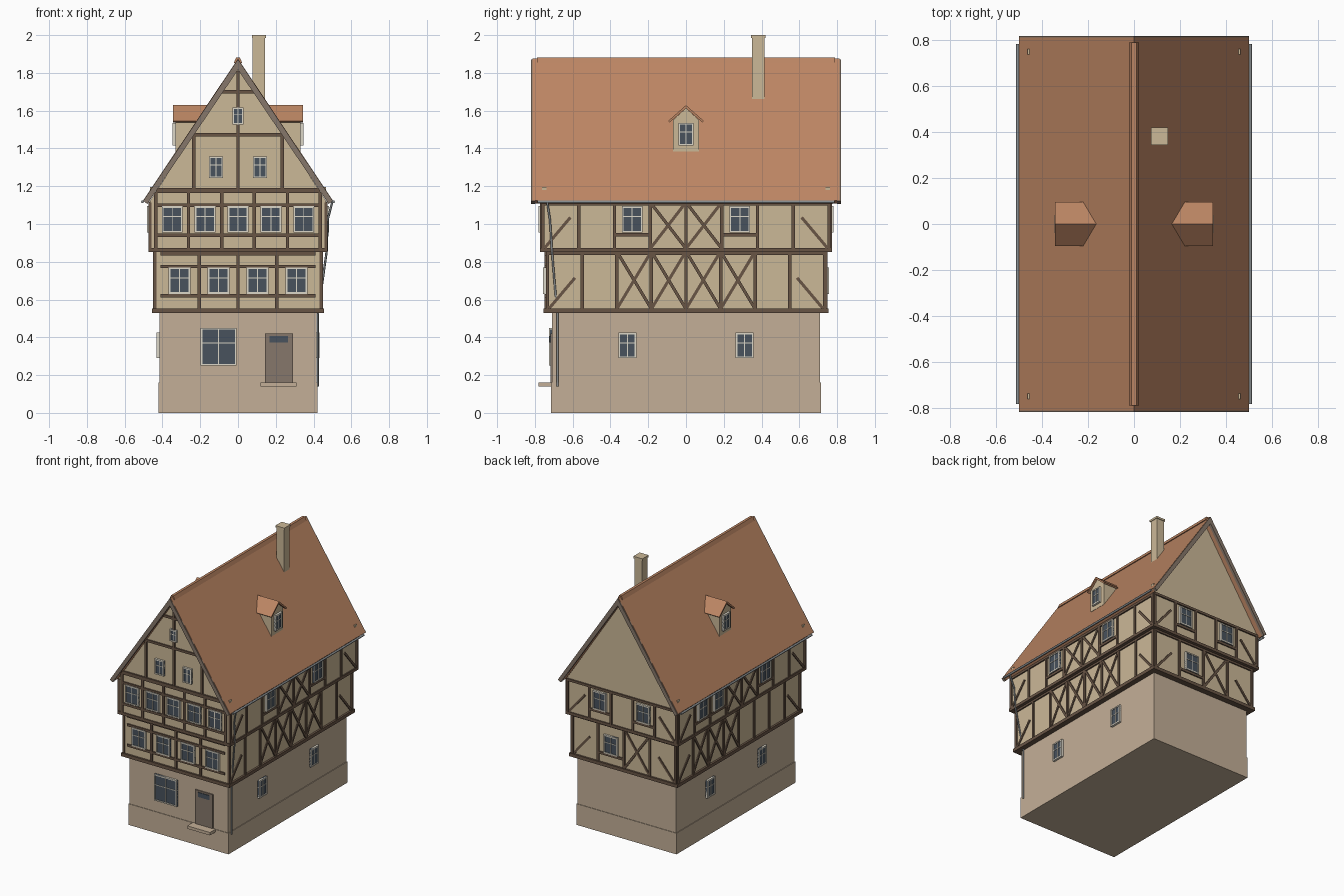
import bpy, bmesh
from math import atan2, hypot
from mathutils import Matrix

if "Cube" in bpy.data.objects:
    bpy.data.objects.remove(bpy.data.objects["Cube"])

COL = {
    "plaster": (0.60, 0.48, 0.31), "stone": (0.55, 0.43, 0.31), "timber": (0.14, 0.09, 0.06),
    "tile": (0.50, 0.235, 0.125), "glass": (0.065, 0.085, 0.11), "white": (0.72, 0.68, 0.58),
    "door": (0.24, 0.185, 0.145), "metal": (0.25, 0.27, 0.28),
}
MATS = {}
for key, c in COL.items():
    MATS[key] = bpy.data.materials.new(key)
    MATS[key].diffuse_color = (*c, 1)


def finish(name, bm, mat):
    bmesh.ops.recalc_face_normals(bm, faces=bm.faces)
    me = bpy.data.meshes.new(name)
    bm.to_mesh(me)
    bm.free()
    me.materials.append(MATS[mat])
    ob = bpy.data.objects.new(name, me)
    bpy.context.collection.objects.link(ob)
    return ob


def add_box(bm, x0, x1, y0, y1, z0, z1):
    m = Matrix.Translation(((x0 + x1) / 2, (y0 + y1) / 2, (z0 + z1) / 2)) @ \
        Matrix.Diagonal((x1 - x0, y1 - y0, z1 - z0, 1))
    bmesh.ops.create_cube(bm, size=1, matrix=m)


def box(name, mat, *dims):
    bm = bmesh.new()
    add_box(bm, *dims)
    return finish(name, bm, mat)


def prism(name, mat, pts, axis, a, b):
    """Extrude a profile: (x, z) along y, or (y, z) along x."""
    bm = bmesh.new()
    put = (lambda u, z, t: (u, t, z)) if axis == "y" else (lambda u, z, t: (t, u, z))
    f = bm.faces.new([bm.verts.new(put(u, z, a)) for u, z in pts])
    r = bmesh.ops.extrude_face_region(bm, geom=[f])
    move = (0, b - a, 0) if axis == "y" else (b - a, 0, 0)
    bmesh.ops.translate(bm, vec=move, verts=[v for v in r["geom"] if isinstance(v, bmesh.types.BMVert)])
    return finish(name, bm, mat)


def pipe(name, pts, r):
    cu = bpy.data.curves.new(name, "CURVE")
    cu.dimensions = "3D"
    cu.bevel_depth, cu.bevel_resolution, cu.use_fill_caps = r, 1, True
    sp = cu.splines.new("POLY")
    sp.points.add(len(pts) - 1)
    for p, co in zip(sp.points, pts):
        p.co = (*co, 1)
    cu.materials.append(MATS["metal"])
    bpy.context.collection.objects.link(bpy.data.objects.new(name, cu))


# Wall-mounted details: u runs along the wall, depth points outwards
timber, frames, glass = bmesh.new(), bmesh.new(), bmesh.new()
SIDES = {
    "front": lambda o: Matrix(((1, 0, 0, 0), (0, -1, 0, -o), (0, 0, 1, 0), (0, 0, 0, 1))),
    "back": lambda o: Matrix(((1, 0, 0, 0), (0, 1, 0, o), (0, 0, 1, 0), (0, 0, 0, 1))),
    "right": lambda o: Matrix(((0, 1, 0, o), (1, 0, 0, 0), (0, 0, 1, 0), (0, 0, 0, 1))),
    "left": lambda o: Matrix(((0, -1, 0, -o), (1, 0, 0, 0), (0, 0, 1, 0), (0, 0, 0, 1))),
}


def bar(bm, wall, u1, z1, u2, z2, w=0.018, d=0.009):
    side, off = wall
    m = SIDES[side](off) @ Matrix.Translation(((u1 + u2) / 2, d / 2 - 0.004, (z1 + z2) / 2)) @ \
        Matrix.Rotation(-atan2(z2 - z1, u2 - u1), 4, "Y") @ \
        Matrix.Diagonal((hypot(u2 - u1, z2 - z1), d + 0.008, w, 1))
    bmesh.ops.create_cube(bm, size=1, matrix=m)


def window(wall, u, z, w, h, t=0.009):
    l, r, b, p = u - w / 2, u + w / 2, z - h / 2, z + h / 2
    bar(glass, wall, l, z, r, z, h, 0.011)
    for zz in (b + t / 2, p - t / 2):
        bar(frames, wall, l, zz, r, zz, t, 0.016)
    for uu in (l + t / 2, r - t / 2):
        bar(frames, wall, uu, b, uu, p, t, 0.016)
    bar(frames, wall, u, b, u, p, 0.005, 0.014)
    bar(frames, wall, l, b + h * 0.6, r, b + h * 0.6, 0.005, 0.014)


def cross(wall, u1, u2, z0, z1):
    bar(timber, wall, u1, z0, u2, z1, 0.016, 0.007)
    bar(timber, wall, u1, z1, u2, z0, 0.016, 0.008)


def storey(wall, half, n, z0, z1, crosses):
    """Posts, head rail, corner braces and crossed bays of one wall."""
    step = 2 * half / n
    us = [-half + i * step for i in range(n + 1)]
    for u in us:
        bar(timber, wall, u, z0, u, z1)
    bar(timber, wall, -half, z1 - 0.009, half, z1 - 0.009, 0.018, 0.010)
    for s in (-1, 1):
        bar(timber, wall, s * (half - 0.01), z0 + 0.005, s * (half - 0.145), z0 + 0.165, 0.016, 0.007)
    for i in crosses:
        cross(wall, us[i], us[i + 1], z0, z1)


# Masonry ground floor
box("ground_floor", "stone", -0.415, 0.415, -0.71, 0.71, 0.0, 0.54)
box("plinth", "stone", -0.42, 0.42, -0.714, 0.714, 0.0, 0.16)
box("door_step", "stone", 0.12, 0.31, -0.78, -0.70, 0.14, 0.162)
box("door", "door", 0.143, 0.29, -0.718, -0.70, 0.162, 0.42)
G = ("front", 0.71)
bar(glass, G, 0.168, 0.39, 0.265, 0.39, 0.035, 0.012)
window(G, -0.103, 0.35, 0.19, 0.20)
for side in ("left", "right"):
    for u in (-0.31, 0.31):
        window((side, 0.415), u, 0.357, 0.095, 0.135)

# Jettied upper floors and gable block
box("first_floor", "plaster", -0.44, 0.44, -0.74, 0.74, 0.53, 0.87)
prism("second_floor_and_gables", "plaster",
      [(-0.465, 0.86), (0.465, 0.86), (0.465, 1.125), (0, 1.825), (-0.465, 1.125)], "y", -0.765, 0.765)
add_box(timber, -0.455, 0.455, -0.754, 0.754, 0.528, 0.553)
add_box(timber, -0.473, 0.473, -0.773, 0.773, 0.852, 0.874)

# Front timber and windows
F1, F2 = ("front", 0.74), ("front", 0.765)
for z in (0.62, 0.775, 0.842):
    bar(timber, F1, -0.41, z, 0.41, z)
for u in (-0.205, 0, 0.205):
    bar(timber, F1, u, 0.55, u, 0.855)
for u in (-0.31, -0.103, 0.103, 0.31):
    window(F1, u, 0.70, 0.115, 0.14)
for z in (0.94, 1.10):
    bar(timber, F2, -0.437, z, 0.437, z)
bar(timber, F2, -0.435, 1.178, 0.435, 1.178, 0.026, 0.012)
for u in (-0.435, -0.262, -0.087, 0.087, 0.262, 0.435):
    bar(timber, F2, u, 0.87, u, 1.17)
for u in (-0.348, -0.174, 0, 0.174, 0.348):
    window(F2, u, 1.025, 0.11, 0.14)
bar(timber, F2, 0, 1.18, 0, 1.81)
bar(timber, F2, -0.235, 1.473, 0.235, 1.473)
bar(timber, F2, -0.085, 1.70, 0.085, 1.70)
for u in (-0.235, 0.235):
    bar(timber, F2, u, 1.18, u, 1.475)
for u in (-0.117, 0.117):
    window(F2, u, 1.30, 0.075, 0.115)
window(F2, 0, 1.572, 0.058, 0.09)

# Side and back timber with windows
for side, c1, wins in (("right", (2, 3, 4, 5), (-0.285, 0.285)),
                       ("left", (4, 5, 6), (-0.285, 0.285, 0.475))):
    S1, S2 = (side, 0.44), (side, 0.465)
    storey(S1, 0.733, 8, 0.55, 0.855, c1)
    storey(S2, 0.757, 8, 0.87, 1.115, (3, 4))
    for u in wins:
        bar(timber, S2, u - 0.095, 0.943, u + 0.095, 0.943)
        window(S2, u, 1.025, 0.11, 0.14)
B1, B2 = ("back", 0.74), ("back", 0.765)
storey(B1, 0.433, 4, 0.55, 0.855, (1,))
storey(B2, 0.457, 5, 0.87, 1.125, ())
bar(timber, B1, 0, 0.62, 0.216, 0.62)
window(B1, 0.108, 0.70, 0.115, 0.14)
for u in (-0.183, 0.183):
    bar(timber, B2, u - 0.09, 0.943, u + 0.09, 0.943)
    window(B2, u, 1.025, 0.11, 0.14)

# Main roof, bargeboards and ridge
def chevron(half, top, low, thick, dx):
    return [(-half, low), (0, top), (half, low), (half - dx, low - 0.016), (0, top - thick), (dx - half, low - 0.016)]


prism("roof", "tile", chevron(0.502, 1.875, 1.125, 0.05, 0.022), "y", -0.812, 0.812)
for n, y in (("front", -0.82), ("back", 0.80)):
    prism(n + "_bargeboard", "door", chevron(0.502, 1.872, 1.122, 0.056, 0.022), "y", y, y + 0.02)
prism("ridge_cap", "tile", [(-0.022, 1.853), (-0.01, 1.882), (0.01, 1.882), (0.022, 1.853)], "y", -0.79, 0.79)

# Purlin ends showing through the tiles at the corners
for sx in (-1, 1):
    for sy in (-1, 1):
        x, y = sx * 0.46, sy * 0.75
        box("corner_block", "plaster", x - 0.005, x + 0.005, y - 0.012, y + 0.012, 1.14, 1.195)

# Dormers on both slopes
for n, s in (("right", 1), ("left", -1)):
    prism(n + "_dormer", "plaster",
          [(-0.07, 1.385), (0.07, 1.385), (0.07, 1.55), (0, 1.612), (-0.07, 1.55)], "x", s * 0.15, s * 0.33)
    prism(n + "_dormer_roof", "tile",
          [(-0.095, 1.545), (0, 1.629), (0.095, 1.545), (0.086, 1.538), (0, 1.612), (-0.086, 1.538)],
          "x", s * 0.13, s * 0.345)
    window((n, 0.33), 0, 1.475, 0.08, 0.12)

# Chimney
box("chimney", "plaster", 0.078, 0.143, 0.35, 0.415, 1.62, 1.99)
box("chimney_cap", "plaster", 0.073, 0.148, 0.345, 0.42, 1.985, 2.0)

# Gutters and downpipe
for s in (-1, 1):
    pipe("gutter", [(s * 0.506, -0.785, 1.117), (s * 0.506, 0.785, 1.117)], 0.008)
pipe("downpipe", [(0.5, -0.735, 1.12), (0.474, -0.72, 1.02), (0.47, -0.71, 0.86), (0.445, -0.695, 0.68),
                  (0.423, -0.68, 0.52), (0.423, -0.68, 0.14)], 0.006)

finish("timber_frame", timber, "timber")
finish("window_frames", frames, "white")
finish("window_glass", glass, "glass")

for m in bpy.data.materials:
    if m.users and not m.is_grease_pencil:
        m.use_nodes = True
        m.node_tree.nodes["Principled BSDF"].inputs["Base Color"].default_value = m.diffuse_color
